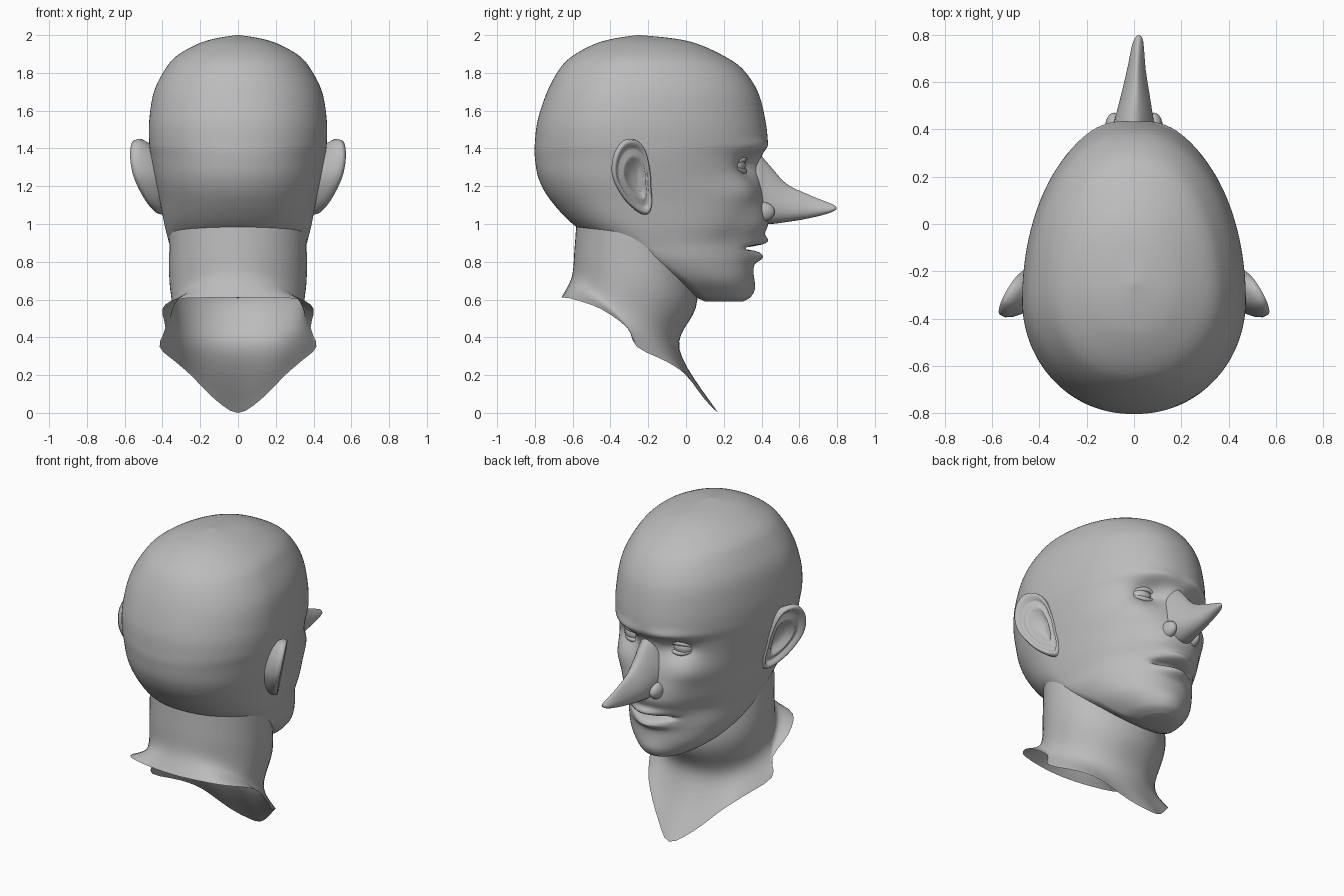
import bpy
from math import sin, cos, pi, exp
from mathutils import Vector

if "Cube" in bpy.data.objects:
    bpy.data.objects.remove(bpy.data.objects["Cube"])

GREY = (0.5, 0.5, 0.5, 1)
clay = bpy.data.materials.new("clay grey")
clay.use_nodes = True
clay.diffuse_color = GREY
clay.node_tree.nodes["Principled BSDF"].inputs["Base Color"].default_value = GREY


def spline(keys, steps, closed=False):
    """Smooth curve through key vectors of any size."""
    keys = [Vector(k) for k in keys]
    n = len(keys)
    at = (lambda i: keys[i % n]) if closed else (lambda i: keys[max(0, min(n - 1, i))])
    out = []
    for i in range(n if closed else n - 1):
        a, b, c, d = at(i - 1), at(i), at(i + 1), at(i + 2)
        for s in range(steps):
            t = s / steps
            out.append(b + (c - a) * (t / 2) + (a * 2 - b * 5 + c * 4 - d) * (t * t / 2)
                       + (b * 3 - a - c * 3 + d) * (t ** 3 / 2))
    return out if closed else out + [keys[-1]]


def loft(name, rings, cap_start=False, cap_end=False, mirror=False):
    """Skin closed rings of points into one smooth surface."""
    n = len(rings[0])
    verts = [tuple(p) for ring in rings for p in ring]
    faces = [(r * n + i, r * n + (i + 1) % n, (r + 1) * n + (i + 1) % n, (r + 1) * n + i)
             for r in range(len(rings) - 1) for i in range(n)]
    if cap_start:
        faces.append(tuple(reversed(range(n))))
    if cap_end:
        faces.append(tuple(range(len(verts) - n, len(verts))))
    if mirror:
        verts = [(-x, y, z) for x, y, z in verts]
        faces = [f[::-1] for f in faces]
    mesh = bpy.data.meshes.new(name)
    mesh.from_pydata(verts, [], faces)
    mesh.materials.append(clay)
    mesh.polygons.foreach_set("use_smooth", [True] * len(faces))
    obj = bpy.data.objects.new(name, mesh)
    bpy.context.collection.objects.link(obj)
    return obj


def bump(x, z, cx, cz, sx, sz):
    return exp(-((abs(x) - cx) / sx) ** 2 - ((z - cz) / sz) ** 2)


def face_relief(x, z):
    """Forward offset of the face: brows, sockets, cheeks, lips, chin."""
    d = 0.02 * bump(x, z, 0.15, 1.41, 0.12, 0.035)
    d -= 0.07 * bump(x, z, 0.16, 1.31, 0.09, 0.065)
    d += 0.03 * bump(x, z, 0.27, 1.17, 0.09, 0.08)
    d -= 0.03 * bump(x, z, 0.25, 0.95, 0.08, 0.12)
    d += 0.045 * bump(x, z, 0, 0.91, 0.11, 0.027)
    d += 0.045 * bump(x, z, 0, 0.825, 0.1, 0.028)
    d += 0.015 * bump(x, z, 0, 0.66, 0.1, 0.05)
    d -= 0.08 * exp(-(x / 0.13) ** 4 - ((z - 0.872) / 0.012) ** 2)
    return d


# Skull and face: height, back, front, half width, widest point
head_keys = [
    (0.59, 0.10, 0.30, 0.09, 0.17), (0.62, 0.04, 0.34, 0.17, 0.10),
    (0.70, -0.10, 0.355, 0.27, 0.02), (0.80, -0.30, 0.36, 0.335, -0.10),
    (0.90, -0.45, 0.385, 0.365, -0.20), (1.00, -0.60, 0.435, 0.39, -0.25),
    (1.13, -0.72, 0.42, 0.415, -0.28), (1.24, -0.78, 0.40, 0.44, -0.30),
    (1.35, -0.80, 0.40, 0.46, -0.30), (1.43, -0.80, 0.43, 0.47, -0.32),
    (1.55, -0.785, 0.42, 0.47, -0.32), (1.70, -0.735, 0.38, 0.445, -0.30),
    (1.82, -0.67, 0.30, 0.385, -0.28), (1.89, -0.60, 0.20, 0.325, -0.26),
    (1.95, -0.49, 0.07, 0.22, -0.25), (1.98, -0.39, -0.05, 0.13, -0.25),
    (2.00, -0.26, -0.24, 0.01, -0.25)]
COLS = 160
rings = []
for z, back, front, width, mid in spline(head_keys, 12):
    ring = []
    for i in range(COLS):
        a = 2 * pi * i / COLS
        s, c = sin(a), cos(a)
        x = width * (abs(c) ** 0.93) * (1 if c > 0 else -1)
        y = mid + s * ((front - mid) if s > 0 else (mid - back))
        if s > 0:
            y += face_relief(x, z) * min(1, s * 2)
        ring.append((x, y, z))
    rings.append(ring)
loft("head", rings, True, True)

# Neck: open shell ending in a slanted, pointed lower edge
edge = [(0, -0.66, 0.61), (0.17, -0.645, 0.61), (0.33, -0.59, 0.6), (0.4, -0.45, 0.55),
        (0.385, -0.31, 0.45), (0.415, -0.26, 0.35), (0.33, -0.1, 0.27), (0.25, 0, 0.2),
        (0.12, 0.1, 0.07), (0, 0.17, 0)]


def neck_half(width, back, front, z_back, z_front):
    half = []
    for i in range(10):
        a = pi * i / 9
        t = (1 - cos(a)) / 2
        half.append((width * sin(a), back + (front - back) * t, z_back + (z_front - z_back) * t))
    return half


def mirrored_ring(half):
    return half + [(-x, y, z) for x, y, z in half[-2:0:-1]]


neck_rings = [mirrored_ring(h) for h in (
    neck_half(0.36, -0.57, 0.0, 1.15, 1.0), neck_half(0.365, -0.59, 0.06, 0.87, 0.6),
    neck_half(0.35, -0.605, -0.035, 0.72, 0.34), edge)]
columns = [spline(col, 7) for col in zip(*neck_rings)]
loft("neck", [spline(row, 3, True) for row in zip(*columns)][::-1])

# Long pointed nose: depth, top, bottom, half width, sideways drift
nose_keys = [(0.28, 1.40, 1.03, 0.11, 0), (0.37, 1.385, 1.02, 0.115, 0),
             (0.43, 1.325, 1.00, 0.10, 0), (0.53, 1.215, 1.01, 0.075, 0.005),
             (0.65, 1.155, 1.03, 0.047, 0.01), (0.75, 1.115, 1.055, 0.03, 0.016),
             (0.785, 1.10, 1.07, 0.018, 0.02), (0.798, 1.088, 1.08, 0.003, 0.02)]
rings = []
for y, top, low, width, drift in spline(nose_keys, 6):
    ring = []
    for i in range(32):
        a = 2 * pi * i / 32
        h = (1 - cos(a)) / 2
        taper = 1.1 - 0.6 * h
        ring.append((drift + width * sin(a) * taper, y, low + (top - low) * h))
    rings.append(ring)
loft("nose", rings, True, True)


def ball(name, centre, size):
    bpy.ops.mesh.primitive_uv_sphere_add(segments=32, ring_count=16, location=centre)
    obj = bpy.context.object
    obj.name = name
    obj.scale = size
    obj.data.materials.append(clay)
    bpy.ops.object.shade_smooth()


def tube(name, points, radius):
    """Tapered tube along a smooth path."""
    path = spline(points, 6)
    last = len(path) - 1
    rings = []
    for k, p in enumerate(path):
        along = (path[min(k + 1, last)] - path[max(k - 1, 0)]).normalized()
        u = along.cross(Vector((0, 0, 1))).normalized()
        v = along.cross(u)
        r = radius * (0.4 + 0.6 * sin(pi * k / last))
        rings.append([p + (u * cos(a) + v * sin(a)) * r
                      for a in (2 * pi * j / 10 for j in range(10))])
    loft(name, rings, True, True)


# Ear outline as depth and height, and its relief as scale and outward offset
ear_outline = [(-0.19, 1.28), (-0.215, 1.39), (-0.26, 1.445), (-0.33, 1.44), (-0.38, 1.36),
               (-0.385, 1.25), (-0.33, 1.14), (-0.26, 1.07), (-0.20, 1.05), (-0.18, 1.11),
               (-0.185, 1.2)]
ear_relief = [(0.35, -0.12), (0.75, -0.07), (0.93, -0.04), (1.0, -0.015), (0.97, 0.008),
              (0.88, 0.01), (0.8, -0.008), (0.72, -0.014), (0.6, 0.002), (0.5, -0.004),
              (0.38, -0.025), (0.1, -0.03)]
hub = Vector((-0.255, 1.24))

for side, sign in (("left", 1), ("right", -1)):
    rings = []
    for scale, out in ear_relief:
        ring = []
        for p in spline(ear_outline, 5, True):
            y, z = hub + (p - hub) * scale
            x = 0.455 + (-0.2 - y) * 0.55 + (z - 1.3) * 0.2 + out
            ring.append((x, y + out * 0.3, z))
        rings.append(ring)
    loft(side + "_ear", rings, False, True, mirror=sign < 0)

    # Eyes, lids and nostril wings
    ball(side + "_eye", (sign * 0.165, 0.245, 1.31), (0.075, 0.07, 0.06))
    for lid, rise in (("upper", 0.032), ("lower", -0.03)):
        tube(side + "_" + lid + "_lid",
             [(sign * 0.09, 0.295, 1.305), (sign * 0.13, 0.31, 1.31 + rise * 0.85),
              (sign * 0.175, 0.305, 1.31 + rise), (sign * 0.215, 0.28, 1.31 + rise * 0.7),
              (sign * 0.25, 0.235, 1.305)], 0.014)
    ball(side + "_nostril_wing", (sign * 0.085, 0.40, 1.065), (0.038, 0.07, 0.052))
